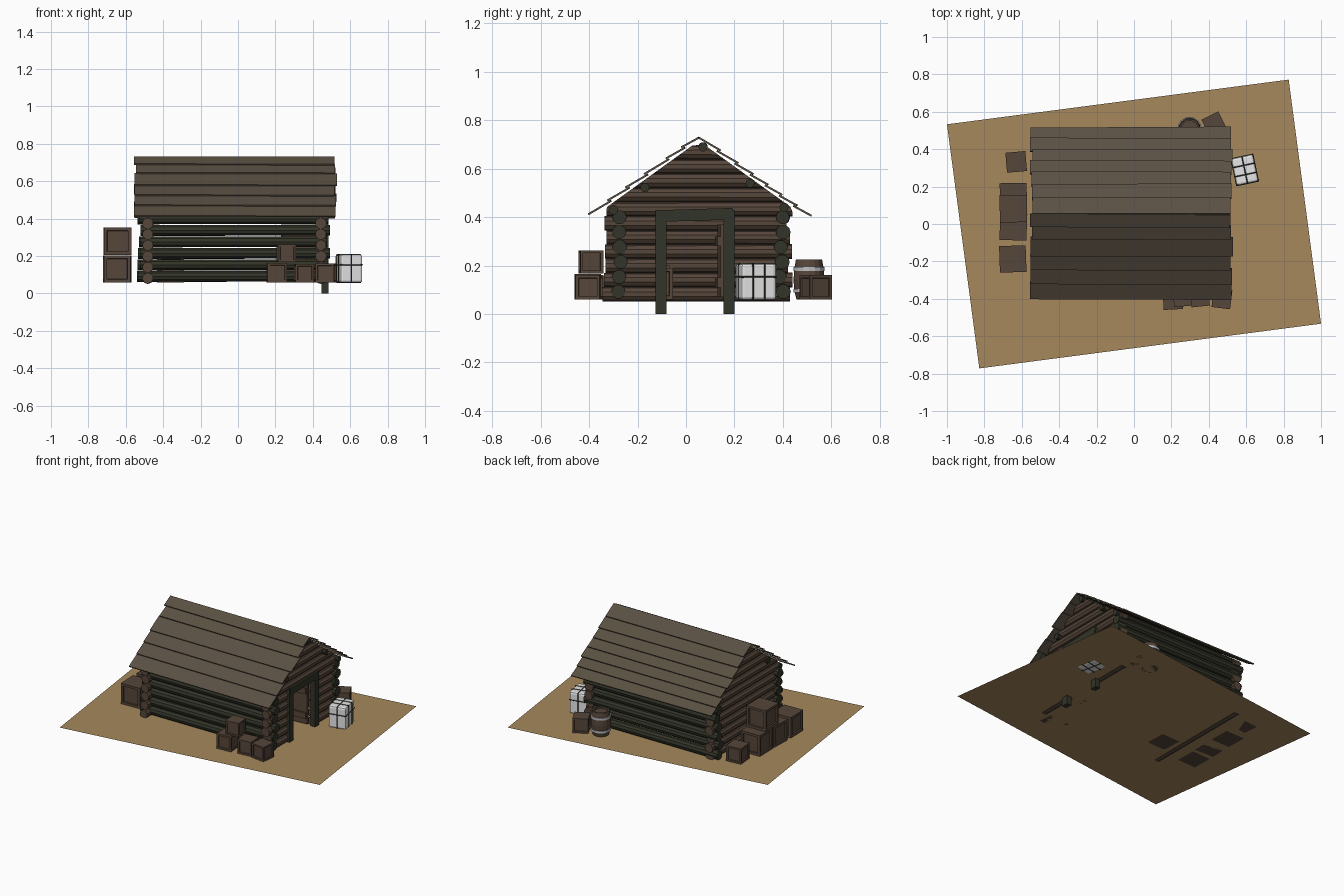
import bpy, bmesh, math, random
from mathutils import Matrix, Vector

if "Cube" in bpy.data.objects:
    bpy.data.objects.remove(bpy.data.objects["Cube"])

random.seed(4)
U = random.uniform
GZ = 0.06                                   # ground height


def mat(name, rgb):
    m = bpy.data.materials.new(name)
    lin = [(c / 255 / 12.92) if c < 11 else ((c / 255 + 0.055) / 1.055) ** 2.4 for c in rgb]
    m.diffuse_color = (*lin, 1)
    m.use_nodes = True
    m.node_tree.nodes["Principled BSDF"].inputs["Base Color"].default_value = m.diffuse_color
    return m


DIRT = mat("sandy_dirt", (166, 136, 92))
WOOD = mat("brown_wood", (86, 70, 58))
ROOF = mat("grey_brown_plank", (90, 80, 67))
DARK = mat("dark_olive_log", (50, 52, 40))
WHITE = mat("white_cloth", (238, 238, 238))
BAND = mat("pale_metal", (190, 190, 194))


def finish(bm, name, *mats, m=None):
    bmesh.ops.recalc_face_normals(bm, faces=bm.faces)
    me = bpy.data.meshes.new(name)
    bm.to_mesh(me)
    bm.free()
    ob = bpy.data.objects.new(name, me)
    bpy.context.collection.objects.link(ob)
    for k in mats:
        me.materials.append(k)
    if m:
        ob.matrix_world = m
    return ob


def box(name, c, s, material, rot=None):
    bm = bmesh.new()
    bmesh.ops.create_cube(bm, size=1, matrix=Matrix.Diagonal((*s, 1)))
    m = Matrix.Translation(c)
    return finish(bm, name, material, m=m @ rot if rot else m)


def ridge_z(y):
    """Roof height above y."""
    return 0.728 - 0.72 * abs(y - 0.053)


def log(name, axis, a, b, p, z, r, material, clip=False):
    """Faceted log from a to b along x or y, optionally trimmed to the roof slope."""
    bm = bmesh.new()
    bmesh.ops.create_cone(bm, cap_ends=True, segments=10, radius1=r, radius2=r * U(.92, 1), depth=b - a)
    turn = Matrix.Rotation(math.pi / 2, 4, 'Y' if axis == 'x' else 'X')
    c = ((a + b) / 2, p, z) if axis == 'x' else (p, (a + b) / 2, z)
    bm.transform(Matrix.Translation(c) @ turn)
    if clip:
        for v in bm.verts:
            half = max(0.0, (0.715 - v.co.z) / 0.72)
            v.co.y = max(0.053 - half, min(0.053 + half, v.co.y))
    return finish(bm, name, material)


# ground sheet
bm = bmesh.new()
bm.faces.new([bm.verts.new((x, y, GZ)) for x, y in
              ((-1, .533), (-.827, -.772), (1, -.533), (.827, .772))])
finish(bm, "ground_sheet", DIRT)

# long side walls: dark logs running along x
for i in range(6):
    z = .092 + .0615 * i
    log("front_wall_log", 'x', -.54 + U(0, .02), .475 + U(0, .02), -.277 + U(-.012, .012), z, .031, DARK)
    log("back_wall_log", 'x', -.54 + U(0, .02), .475 + U(0, .02), .392 + U(-.012, .012), z, .031, DARK)

# gable walls: brown logs running along y, split at the doorway
for i in range(11):
    z = .082 + .0585 * i
    r = .031
    a, b = (-.335 + U(-.012, .012), .425 + U(-.012, .015)) if z < .44 else (-.6, .7)
    log("rear_gable_log", 'y', a, b, -.482, z, r, WOOD, True)
    if z < .41:
        log("door_gable_log", 'y', a, -.095, .443, z, r, WOOD, True)
        log("door_gable_log", 'y', .17, b, .443, z, r, WOOD, True)
    else:
        log("door_gable_log", 'y', a, b, .443, z, r, WOOD, True)

# door frame and an open door inside
box("door_post_left", (.465, -.103, .215), (.036, .046, .43), DARK)
box("door_post_right", (.465, .177, .215), (.036, .046, .43), DARK)
box("door_lintel", (.465, .037, .409), (.038, .31, .048), DARK, Matrix.Rotation(.03, 4, 'X'))
box("open_door", (.33, .145, .22), (.2, .016, .3), WOOD, Matrix.Rotation(.06, 4, 'Z'))
for z in (.13, .3):
    box("door_brace", (.33, .132, z), (.19, .014, .04), WOOD, Matrix.Rotation(.06, 4, 'Z'))

# purlins under the roof
for y, z in ((-.17, .522), (.265, .54), (.07, .69), (-.3, .43), (.405, .44)):
    log("roof_purlin", 'x', -.515, .495, y, z, .02, DARK)


def plank(name, side, d0, d1):
    """Overlapping roof board between two distances from the ridge."""
    y0, y1 = .053 + side * d0, .053 + side * d1
    z0, z1 = .728 - .72 * d0, .728 - .72 * d1 + .012
    L = math.hypot(y1 - y0, z1 - z0)
    ang = math.atan2(z1 - z0, y1 - y0) if side > 0 else math.atan2(z0 - z1, y0 - y1)
    xa, xb = -.55 + U(-.006, .008), .522 + U(-.008, .008)
    rot = Matrix.Rotation(ang, 4, 'X') @ Matrix.Rotation(U(-.008, .008), 4, 'Z')
    box(name, ((xa + xb) / 2, (y0 + y1) / 2, (z0 + z1) / 2), (xb - xa, L, .008), ROOF, rot)


front = (0, .07, .135, .225, .3, .375, .455)
back = (0, .09, .16, .225, .285, .345, .405, .463)
for name, side, cuts in (("front_roof_plank", -1, front), ("back_roof_plank", 1, back)):
    for d0, d1 in zip(cuts, cuts[1:]):
        plank(name, side, max(0, d0 - .012), d1)


def crate(name, x, y, z, s, turn=0.0):
    """Crate with a raised frame round a sunken panel on every face."""
    bm = bmesh.new()
    bmesh.ops.create_cube(bm, size=s)
    sides = [f for f in bm.faces if abs(f.normal.z) < .5]
    ret = bmesh.ops.inset_individual(bm, faces=sides, thickness=s * .16)
    bmesh.ops.inset_individual(bm, faces=sides, thickness=.002, depth=-s * .07)
    finish(bm, name, WOOD, m=Matrix.Translation((x, y, z + s / 2)) @ Matrix.Rotation(math.radians(turn), 4, 'Z'))


# crates by the rear gable
crate("rear_crate", -.645, .147, GZ, .144, 1)
crate("rear_crate", -.645, -.015, GZ, .144, -2)
crate("rear_top_crate", -.645, .082, .207, .146, 1)
crate("rear_crate", -.648, -.187, GZ, .142, 2)
crate("rear_small_crate", -.63, .332, GZ, .107, 5)
# crates by the front wall and behind the back wall
crate("front_crate", .208, -.405, GZ, .104, 3)
crate("front_crate", .352, -.392, GZ, .098, 6)
crate("front_crate", .47, -.4, GZ, .1, -7)
crate("front_top_crate", .258, -.393, .168, .095, 5)
crate("back_crate", .428, .535, GZ, .1, 27)
# crate inside the doorway
crate("inner_crate", .3, -.12, GZ, .13, 2)
crate("inner_crate", -.36, -.14, GZ, .14, 2)


def lathe(name, prof, x, y, n, material):
    bm = bmesh.new()
    rings = [[bm.verts.new((r * math.cos(2 * math.pi * k / n), r * math.sin(2 * math.pi * k / n), z))
              for k in range(n)] for r, z in prof]
    for a, b in zip(rings, rings[1:]):
        for k in range(n):
            bm.faces.new((a[k], a[(k + 1) % n], b[(k + 1) % n], b[k]))
    bm.faces.new(rings[0])
    bm.faces.new(rings[-1])
    finish(bm, name, material, m=Matrix.Translation((x, y, 0)))


# barrel with two pale hoops
BX, BY = .297, .508
lathe("barrel", ((.052, GZ), (.061, .1), (.064, .14), (.061, .185), (.054, .225), (.044, .225), (.044, .212)),
      BX, BY, 16, WOOD)
for za, zb in ((.088, .104), (.178, .194)):
    lathe("barrel_hoop", ((.06, za), (.065, za), (.065, zb), (.06, zb)), BX, BY, 16, BAND)

# white bale tied with dark straps
turn = Matrix.Rotation(math.radians(12), 4, 'Z')
C = Vector((.592, .289, .133))
S = (.12, .148, .15)
bale = box("white_bale", C, S, WHITE, turn)
bev = bale.modifiers.new("soft_edges", 'BEVEL')
bev.width, bev.segments = .012, 2
for axis, offs in ((0, (0,)), (1, (-.025, .025)), (2, (0.02,))):
    for o in offs:
        size = [s + .005 for s in S]
        size[axis] = .007
        off = Vector((0, 0, 0))
        off[axis] = o
        strap = box("bale_strap", C + turn @ off, size, DARK, turn)
        b = strap.modifiers.new("soft_edges", 'BEVEL')
        b.width, b.limit_method = .003, 'ANGLE'
